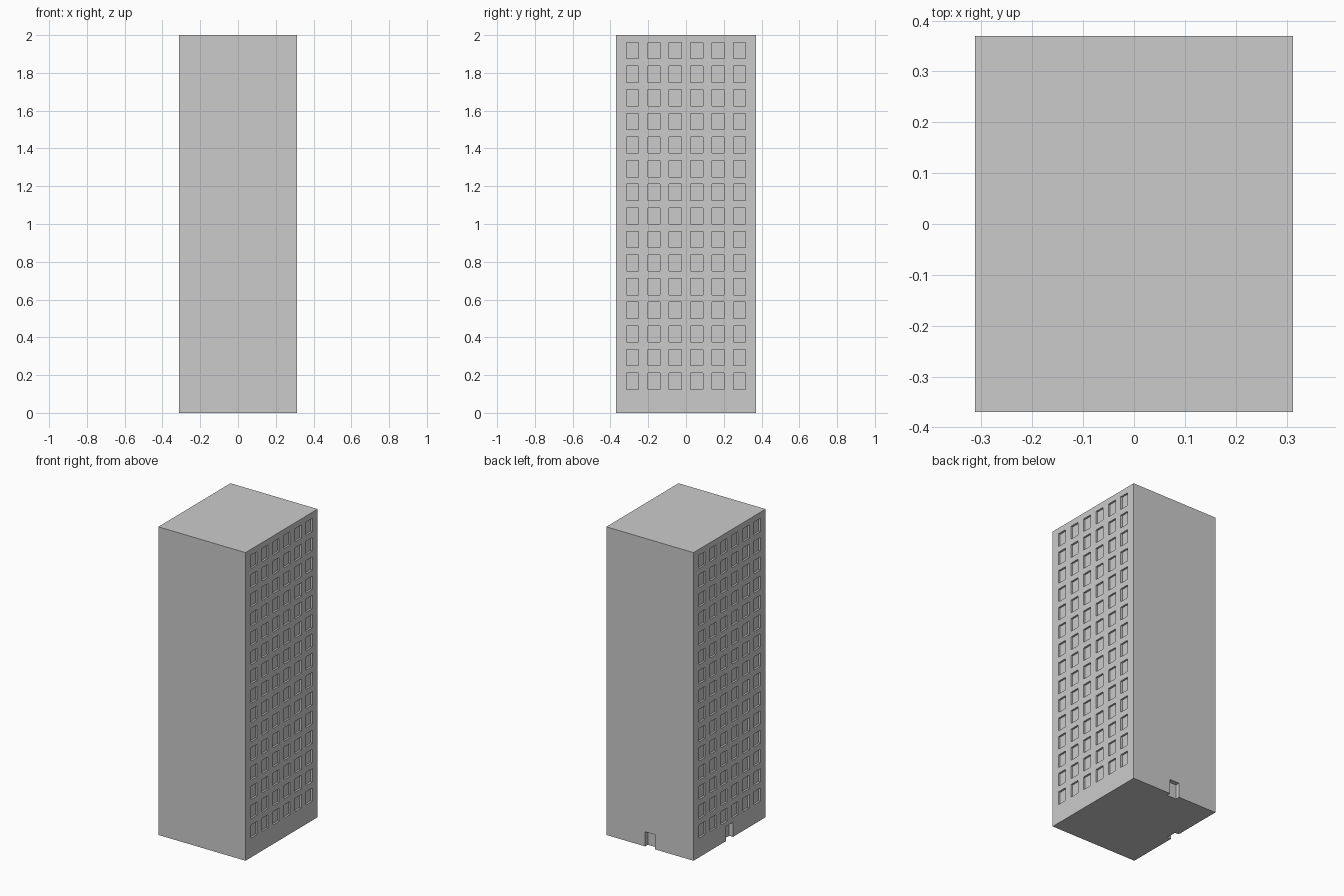
import bpy
import bmesh
from mathutils import Matrix, Vector

if "Cube" in bpy.data.objects:
    bpy.data.objects.remove(bpy.data.objects["Cube"])

HX, HY, H = 0.313, 0.37, 2.0      # half width, half depth, height
FLOORS, COLS = 16, 6
STOREY = H / FLOORS
PITCH = 0.1135                    # column spacing
WIN_W, WIN_H, WIN_D = 0.064, 0.086, 0.012
DOOR_W, DOOR_H, DOOR_D = 0.07, 0.095, 0.028


def add_box(bm, lo, hi):
    lo, hi = Vector(lo), Vector(hi)
    size = hi - lo
    bmesh.ops.create_cube(
        bm, size=1.0,
        matrix=Matrix.Translation((lo + hi) / 2) @ Matrix.Diagonal((*size, 1.0)))


def make_object(name, bm):
    mesh = bpy.data.meshes.new(name)
    bm.to_mesh(mesh)
    bm.free()
    obj = bpy.data.objects.new(name, mesh)
    bpy.context.collection.objects.link(obj)
    return obj


# Solid tower block
bm = bmesh.new()
add_box(bm, (-HX, -HY, 0), (HX, HY, H))
tower = make_object("tower_block", bm)

bm = bmesh.new()
out = 0.05
# Window recesses on the left and right walls, above the ground floor
for side in (-1, 1):
    xs = sorted((side * (HX - WIN_D), side * (HX + out)))
    for floor in range(1, FLOORS):
        z = floor * STOREY
        for col in range(COLS):
            y = (col - (COLS - 1) / 2) * PITCH
            add_box(bm, (xs[0], y - WIN_W / 2, z),
                    (xs[1], y + WIN_W / 2, z + WIN_H))

# Doorway recesses on the back and left walls
add_box(bm, (-DOOR_W / 2, HY - DOOR_D, -out), (DOOR_W / 2, HY + out, DOOR_H))
add_box(bm, (-HX - out, -DOOR_W / 2, -out), (-HX + DOOR_D, DOOR_W / 2, DOOR_H))
cutter = make_object("opening_cutter", bm)
cutter.hide_render = True
cutter.display_type = 'WIRE'

# Cut the openings
mod = tower.modifiers.new("openings", 'BOOLEAN')
mod.operation = 'DIFFERENCE'
mod.solver = 'EXACT'
mod.object = cutter
